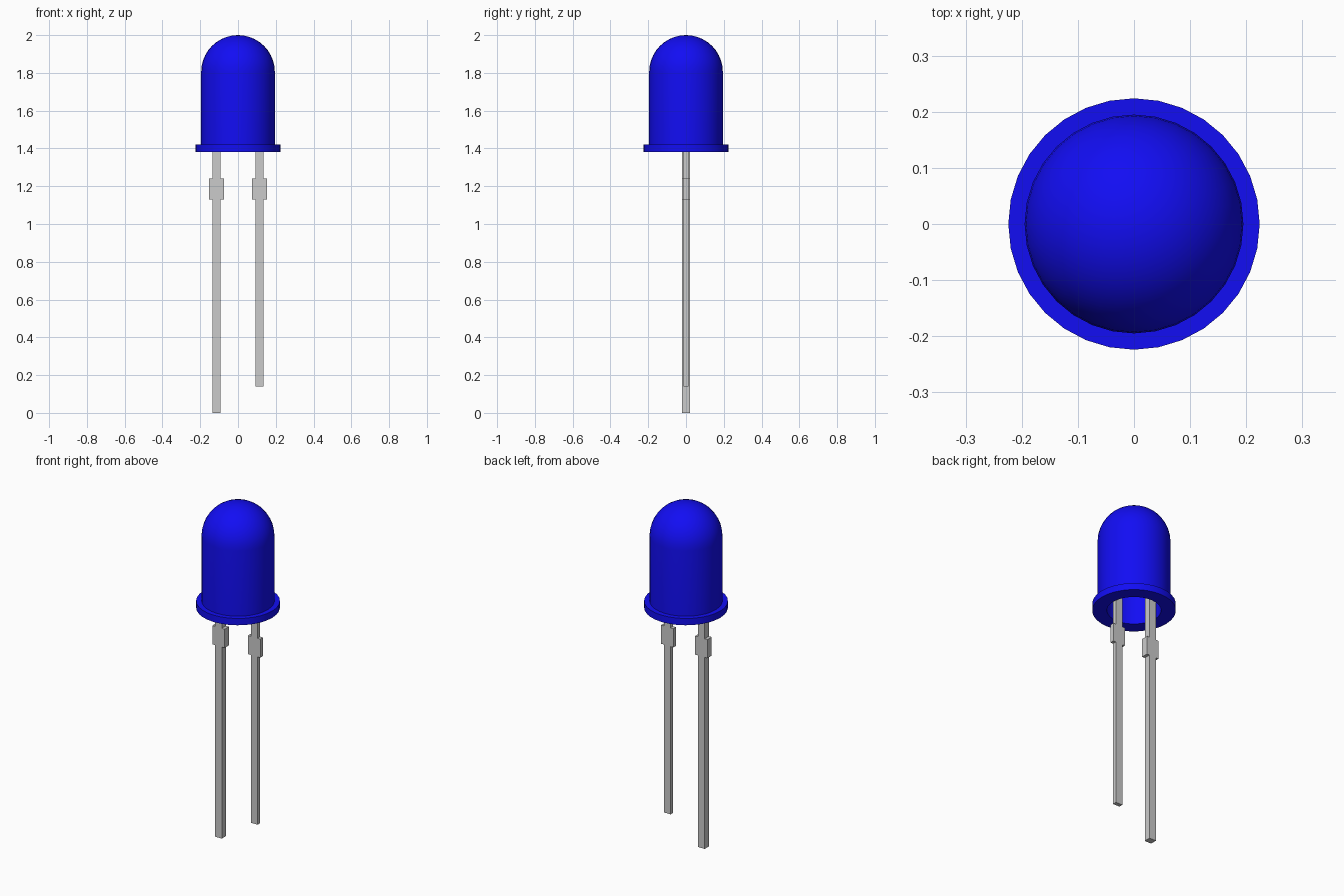
import bpy, bmesh, math

if "Cube" in bpy.data.objects:
    bpy.data.objects.remove(bpy.data.objects["Cube"])

SIDES = 32


def finish(bm, name):
    bmesh.ops.recalc_face_normals(bm, faces=bm.faces)
    mesh = bpy.data.meshes.new(name)
    bm.to_mesh(mesh)
    bm.free()
    obj = bpy.data.objects.new(name, mesh)
    bpy.context.collection.objects.link(obj)
    return obj


def lathe(name, profile):
    bm = bmesh.new()
    verts = [bm.verts.new((r, 0, z)) for r, z in profile]
    edges = [bm.edges.new(pair) for pair in zip(verts, verts[1:] + verts[:1])
             if pair[0].co.x + pair[1].co.x > 1e-6]
    bmesh.ops.spin(bm, geom=verts + edges, cent=(0, 0, 0), axis=(0, 0, 1),
                   angle=math.tau, steps=SIDES)
    bmesh.ops.remove_doubles(bm, verts=bm.verts, dist=1e-4)
    return finish(bm, name)


def lead(name, x, bottom, depth):
    # Half outline with the wider collar, mirrored and extruded
    thin, wide = 0.022, 0.04
    half = [(thin, bottom), (thin, 1.13), (wide, 1.13),
            (wide, 1.24), (thin, 1.24), (thin, 1.60)]
    outline = half + [(-w, z) for w, z in reversed(half)]
    bm = bmesh.new()
    face = bm.faces.new([bm.verts.new((x + w, -depth / 2, z)) for w, z in outline])
    ext = bmesh.ops.extrude_face_region(bm, geom=[face], use_keep_orig=True)
    moved = [v for v in ext["geom"] if isinstance(v, bmesh.types.BMVert)]
    bmesh.ops.translate(bm, verts=moved, vec=(0, depth, 0))
    return finish(bm, name)


def dome(r, z, steps=10):
    arc = [(r * math.cos(i * math.pi / 2 / steps), z + r * math.sin(i * math.pi / 2 / steps))
           for i in range(steps)]
    return arc + [(0, z + r)]


# Hollow domed lens with a base flange, open underneath
profile = ([(0.145, 1.38), (0.224, 1.38), (0.224, 1.42), (0.195, 1.42)]
           + dome(0.195, 1.805) + dome(0.145, 1.805)[::-1])
lens = lathe("domed_lens", profile)
blue = bpy.data.materials.new("blue_plastic")
blue.diffuse_color = (0.006, 0.004, 0.9, 1)
blue.use_nodes = True
blue.node_tree.nodes["Principled BSDF"].inputs["Base Color"].default_value = blue.diffuse_color
lens.data.materials.append(blue)
bpy.context.view_layer.objects.active = lens
lens.select_set(True)
bpy.ops.object.shade_smooth_by_angle(angle=math.radians(30))

# Wire leads: long thick one on the left, short thin one on the right
lead("long_lead", -0.114, 0.0, 0.04)
lead("short_lead", 0.114, 0.14, 0.024)
